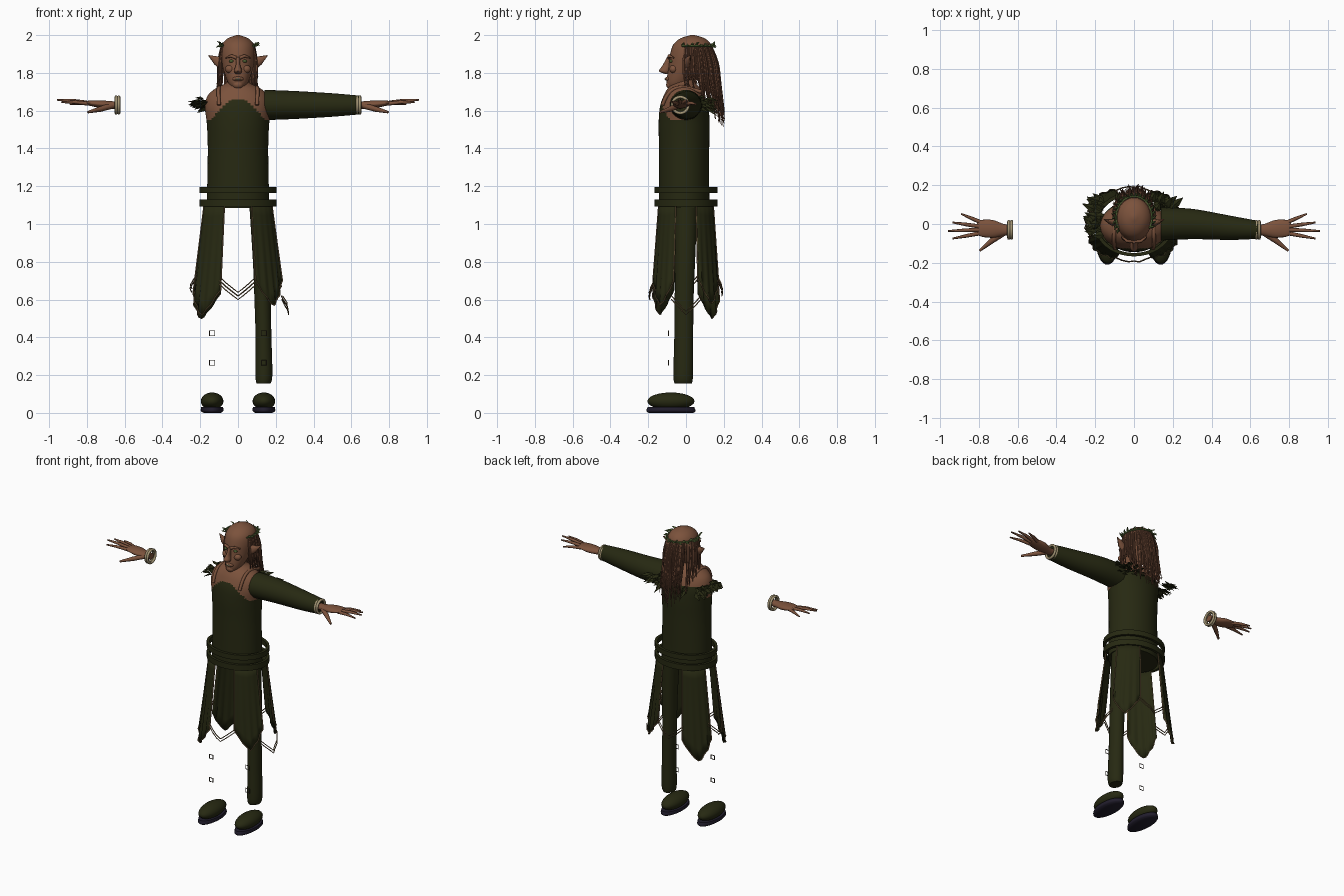
import bpy, bmesh, math, random
from math import sin, cos, pi, radians
from mathutils import Vector

random.seed(4)
if "Cube" in bpy.data.objects:
    bpy.data.objects.remove(bpy.data.objects["Cube"])


def material(name, r, g, b):
    m = bpy.data.materials.new(name)
    m.use_nodes = True
    m.diffuse_color = (r, g, b, 1)
    bsdf = m.node_tree.nodes["Principled BSDF"]
    bsdf.inputs["Base Color"].default_value = (r, g, b, 1)
    bsdf.inputs["Roughness"].default_value = 0.8
    return m


CLOTH = material("dark green cloth", 0.02, 0.022, 0.006)
SKIN = material("brown skin", 0.2, 0.085, 0.045)
HAIR = material("brown hair", 0.13, 0.055, 0.03)
TRIM = material("tan trim", 0.17, 0.11, 0.05)
BONE = material("pale cuff", 0.38, 0.31, 0.18)
SOLE = material("dark sole", 0.015, 0.012, 0.025)
LEAF = material("leaf green", 0.07, 0.11, 0.03)
METAL = material("dark buckle", 0.06, 0.045, 0.03)


def finish(name, me, mats, angle=50):
    for m in mats:
        me.materials.append(m)
    for p in me.polygons:
        p.use_smooth = True
    me.set_sharp_from_angle(angle=radians(angle))
    ob = bpy.data.objects.new(name, me)
    bpy.context.scene.collection.objects.link(ob)
    return ob


def mesh_from(name, verts, faces, mats, angle=50, rule=None):
    me = bpy.data.meshes.new(name)
    me.from_pydata(verts, [], faces)
    bm = bmesh.new()
    bm.from_mesh(me)
    bmesh.ops.recalc_face_normals(bm, faces=bm.faces)
    if rule:
        for f in bm.faces:
            f.material_index = rule(f.calc_center_median())
    bm.to_mesh(me)
    bm.free()
    return finish(name, me, mats, angle)


def loft(name, rings, mats, axis="z", n=32, steps=4, rule=None):
    """Rings are (centre, radius a, radius b), smoothly interpolated."""
    rows = [(*c, a, b) for c, a, b in rings]
    fine = []
    for i in range(len(rows) - 1):
        p0, p1, p2, p3 = (rows[max(i - 1, 0)], rows[i], rows[i + 1], rows[min(i + 2, len(rows) - 1)])
        for s in range(steps):
            t = s / steps
            fine.append([0.5 * (2 * b + (c - a) * t + (2 * a - 5 * b + 4 * c - d) * t * t
                                + (3 * b - a - 3 * c + d) * t ** 3)
                         for a, b, c, d in zip(p0, p1, p2, p3)])
    fine.append(rows[-1])
    verts = []
    for x, y, z, a, b in fine:
        for k in range(n):
            u, v = a * cos(2 * pi * k / n), b * sin(2 * pi * k / n)
            verts.append((x + u, y + v, z) if axis == "z" else (x, y + u, z + v))
    faces = [(r * n + k, r * n + (k + 1) % n, (r + 1) * n + (k + 1) % n, (r + 1) * n + k)
             for r in range(len(fine) - 1) for k in range(n)]
    faces += [tuple(range(n)), tuple(range(len(verts) - n, len(verts)))]
    return mesh_from(name, verts, faces, mats, rule=rule)


def tubes(name, paths, radius, mat, taper=None, cyclic=False, kind="POLY", res=2):
    cu = bpy.data.curves.new(name, "CURVE")
    cu.dimensions = "3D"
    cu.bevel_depth, cu.bevel_resolution, cu.use_fill_caps = radius, res, True
    cu.resolution_u = 4
    for path in paths:
        sp = cu.splines.new(kind)
        sp.points.add(len(path) - 1)
        for i, p in enumerate(path):
            sp.points[i].co = (*p, 1)
            sp.points[i].radius = taper[i] if taper else 1
        sp.use_cyclic_u = cyclic
        if kind == "NURBS":
            sp.order_u, sp.use_endpoint_u = 3, True
    tmp = bpy.data.objects.new(name + "_path", cu)
    bpy.context.scene.collection.objects.link(tmp)
    bpy.context.view_layer.update()
    me = bpy.data.meshes.new_from_object(tmp.evaluated_get(bpy.context.evaluated_depsgraph_get()))
    bpy.data.objects.remove(tmp)
    me.materials.clear()
    return finish(name, me, [mat])


def ball(name, loc, size, mat, seg=24):
    bm = bmesh.new()
    bmesh.ops.create_uvsphere(bm, u_segments=seg, v_segments=seg // 2, radius=1)
    for v in bm.verts:
        v.co = Vector([c * s + o for c, s, o in zip(v.co, size, loc)])
    me = bpy.data.meshes.new(name)
    bm.to_mesh(me)
    bm.free()
    return finish(name, me, [mat])


def leaves(name, items, mat):
    """Folded diamond leaves from base to tip."""
    verts, faces = [], []
    for base, tip, w in items:
        b, t = Vector(base), Vector(tip)
        side = (t - b).cross(Vector((0.2, 0.3, 1))).normalized() * w
        mid, i = b.lerp(t, 0.4), len(verts)
        verts += [b, mid + side, t, mid - side, mid + Vector((0, 0, 0.012))]
        faces += [(i + k, i + (k + 1) % 4, i + 4) for k in range(4)]
    return mesh_from(name, verts, faces, [mat], angle=10)


# Torso with curved neckline, shoulders and neck
def neckline(c):
    top = 1.66 - 0.11 * min(1, abs(c.x) / 0.14) ** 2 if c.y < 0.02 else 1.64
    return 0 if c.z < top else 1


body = [(1.085, .165, .135), (1.2, .163, .133), (1.4, .16, .133), (1.53, .165, .135), (1.62, .175, .128),
        (1.68, .16, .108), (1.72, .115, .085), (1.75, .058, .058), (1.79, .048, .052)]
loft("torso", [((0, -.01, z), a, b) for z, a, b in body], [CLOTH, SKIN], n=64, steps=10, rule=neckline)

# Head and face
skull = [(1.705, -.045, .022, .032), (1.735, -.042, .046, .058), (1.78, -.02, .066, .08), (1.84, .012, .084, .103),
         (1.9, .028, .092, .112), (1.95, .033, .084, .1), (1.983, .035, .054, .064), (2, .035, .008, .01)]
loft("head", [((0, y, z), a, b) for z, y, a, b in skull], [SKIN])
loft("nose", [((0, -.1, 1.795), .012, .012), ((0, -.115, 1.81), .022, .028), ((0, -.102, 1.84), .012, .022),
              ((0, -.088, 1.885), .009, .012)], [SKIN], n=16)
ball("chin", (0, -.083, 1.737), (.028, .022, .022), SKIN)
ball("lips", (0, -.09, 1.768), (.03, .02, .014), SKIN)
ball("teeth", (0, -.108, 1.768), (.016, .006, .005), BONE)
for s, side in ((1, "left"), (-1, "right")):
    ball(side + "_cheek", (s * .042, -.066, 1.82), (.026, .022, .022), SKIN)
    ball(side + "_eye", (s * .036, -.079, 1.862), (.013, .01, .008), LEAF)
    tubes(side + "_brow", [[(s * .008, -.089, 1.879), (s * .035, -.089, 1.89), (s * .065, -.064, 1.88)]],
          .009, SKIN, (1, 1, .4))
    ear = [(s * .075, .01, 1.83), (s * .11, .012, 1.865), (s * .157, .035, 1.893)]
    tubes(side + "_ear", [ear], .03, SKIN, (.7, .85, .05)).scale.y = .7

# Long hair hanging from the circlet
strands = []
for i in range(120):
    a = radians(random.uniform(-25, 205))
    c, s = cos(a), sin(a)
    back = max(s, 0)
    r = random.uniform(.9, 1.06)
    low = 1.73 - .17 * back + random.uniform(-.05, .06)
    strands.append([(.086 * c, .033 + .1 * s, 1.945), (.102 * c * r, .036 + .128 * s * r, 1.87),
                    (.1 * c * r, .04 + .135 * s * r, 1.77),
                    (.105 * c * r + random.uniform(-.012, .012), .055 + .145 * s * r, low)])
tubes("hair", strands, .0065, HAIR, (.7, 1, .9, .25), kind="NURBS", res=1)
ring = [radians(a) for a in range(-30, 211, 12)]
tubes("circlet", [[(.093 * cos(a), .033 + .11 * sin(a), 1.943) for a in ring]], .005, LEAF)
leaves("circlet_leaves", [((.09 * cos(a), .033 + .11 * sin(a), 1.94),
                           (.118 * cos(a + .2), .033 + .13 * sin(a + .2), 1.95 + random.uniform(-.02, .02)), .008)
                          for a in ring], LEAF)

# Left sleeve
loft("left_sleeve", [((.14, 0, 1.63), .085, .08), ((.3, 0, 1.63), .078, .074), ((.5, -.02, 1.63), .062, .062),
                     ((.64, -.03, 1.63), .046, .05)], [CLOTH], axis="x")

# Hands and cuffs on both sides
tips = [((.78, .005, 1.637), (.89, .052, 1.635)), ((.8, -.012, 1.642), (.935, .008, 1.652)),
        ((.8, -.03, 1.642), (.957, -.036, 1.657)), ((.79, -.047, 1.637), (.935, -.075, 1.645))]
for s, side in ((1, "left"), (-1, "right")):
    loft(side + "_palm", [((s * .63, -.03, 1.63), .026, .02), ((s * .67, -.03, 1.63), .03, .02),
                          ((s * .73, -.025, 1.635), .046, .02), ((s * .79, -.022, 1.64), .042, .013),
                          ((s * .81, -.022, 1.64), .025, .008)], [SKIN], axis="x", n=20)
    tubes(side + "_fingers", [[(s * a[0], *a[1:]), [s * (a[0] + b[0]) / 2, (a[1] + b[1]) / 2, (a[2] + b[2]) / 2 + .004],
                               (s * b[0], *b[1:])] for a, b in tips], .011, SKIN, (1, .85, .4))
    tubes(side + "_thumb", [[(s * .67, -.045, 1.625), (s * .73, -.085, 1.608), (s * .795, -.137, 1.592)]],
          .016, SKIN, (1, .9, .4))
    tubes(side + "_cuff", [[(s * .638 + dx, -.03 + .043 * cos(k * pi / 12), 1.63 + .043 * sin(k * pi / 12))
                            for k in range(24)] for dx in (-.007, .007)], .008, BONE, cyclic=True)

# Leaf mantle over the shoulders
mantle = []
for i in range(34):
    b = Vector((-.15 + random.uniform(-.05, .02), random.uniform(-.06, .12), 1.64 + random.uniform(-.02, .02)))
    mantle.append((b, b + Vector((random.uniform(-.08, -.03), random.uniform(-.02, .05), random.uniform(-.04, .01))), .022))
for i in range(16):
    b = Vector((random.uniform(.1, .2), random.uniform(.06, .1), 1.64 + random.uniform(-.03, .03)))
    mantle.append((b, b + Vector((random.uniform(.01, .06), .05, random.uniform(-.03, .01))), .02))
for i in range(14):
    b = Vector((random.uniform(-.15, .15), .1, 1.64 + random.uniform(-.03, .03)))
    mantle.append((b, b + Vector((random.uniform(-.03, .03), .07, random.uniform(-.05, 0))), .018))
leaves("shoulder_leaves", mantle, CLOTH)
for s in (1, -1):
    tubes("shoulder_strap", [[(s * .1, -.125, 1.63), (s * .105, -.1, 1.7), (s * .1, -.02, 1.735), (s * .1, .08, 1.7)]],
          .01, SKIN, kind="NURBS")


# Two hoop belts
def hoop(name, z0, z1, rx, ry, n=40):
    prof = [(0, z0), (0, z1), (-.018, z1), (-.018, z0)]
    verts = [((rx + d) * cos(2 * pi * k / n), (ry + d) * sin(2 * pi * k / n), 0) for k in range(n) for d, z in prof]
    verts = [(x, y, prof[i % 4][1]) for i, (x, y, _) in enumerate(verts)]
    faces = [(4 * k + j, 4 * k + (j + 1) % 4, 4 * ((k + 1) % n) + (j + 1) % 4, 4 * ((k + 1) % n) + j)
             for k in range(n) for j in range(4)]
    mesh_from(name, verts, faces, [CLOTH], 40)


hoop("upper_belt", 1.163, 1.197, .205, .167)
hoop("lower_belt", 1.092, 1.13, .205, .167)


# Four pleated skirt panels with pointed, trimmed hems
def skirt_point(deg, v, bottom):
    a = radians(deg)
    z = 1.11 + (bottom - 1.11) * v
    w = (1.11 - z) / .55
    fold = 1 + .025 * sin(deg * .55) * v
    return ((.19 + .073 * w) * cos(a) * fold, (.155 + .043 * w) * sin(a) * fold, z)


def skirt_panel(name, mid, hem, rows=8, cols=16):
    degs = [mid - 24 + 48 * c / cols for c in range(cols + 1)]
    lows = [hem + .13 * abs(2 * c / cols - 1) ** 1.3 for c in range(cols + 1)]
    grid = [skirt_point(d, r / rows, l) for r in range(rows + 1) for d, l in zip(degs, lows)]
    w = cols + 1
    faces = [(r * w + c, r * w + c + 1, (r + 1) * w + c + 1, (r + 1) * w + c) for r in range(rows) for c in range(cols)]
    ob = mesh_from(name, grid, faces, [CLOTH])
    ob.modifiers.new("thickness", "SOLIDIFY").thickness = .006
    edge = [grid[r * w] for r in range(rows)] + grid[rows * w:] + [grid[r * w + cols] for r in range(rows - 1, -1, -1)]
    tubes(name + "_trim", [edge], .0035, TRIM, res=1)


for name, mid, hem in (("front_left_panel", -44, .57), ("front_right_panel", 224, .52),
                       ("back_left_panel", 44, .58), ("back_right_panel", 136, .5)):
    skirt_panel(name, mid, hem)

# Loose hem threads between the panels
for name, mid, hem in (("front", 270, .6), ("back", 90, .62), ("left", 0, .52), ("right", 180, .64)):
    tubes(name + "_thread", [[skirt_point(mid + d, 1, hem + o + .0034 * abs(d)) for d in (-24, -14, -6, 0, 6, 14, 24)]
                             for o in (0, .018)], .003, TRIM, res=1)

# Left leg
loft("left_leg", [((.135, -.015, .155), .036, .045), ((.137, -.015, .2), .045, .052), ((.135, -.012, .4), .042, .05),
                  ((.13, -.01, .6), .043, .05), ((.125, -.005, .8), .046, .053), ((.11, 0, 1.1), .05, .06)], [CLOTH])

# Shoes, soles and floating square buckles
for s, side in ((1, "left"), (-1, "right")):
    ball(side + "_shoe", (s * .137, -.08, .062), (.06, .125, .046), CLOTH)
    loft(side + "_sole", [((s * .137, -.08, 0), .045, .118), ((s * .137, -.08, .01), .06, .13),
                          ((s * .137, -.08, .03), .058, .124)], [SOLE])
    for k, z in enumerate((.265, .422)):
        tubes(f"{side}_buckle_{k}", [[(s * .137 + i, -.092, z + j) for i, j in
                                     ((-.014, -.013), (.014, -.013), (.014, .013), (-.014, .013))]],
              .003, METAL, cyclic=True, res=1)
